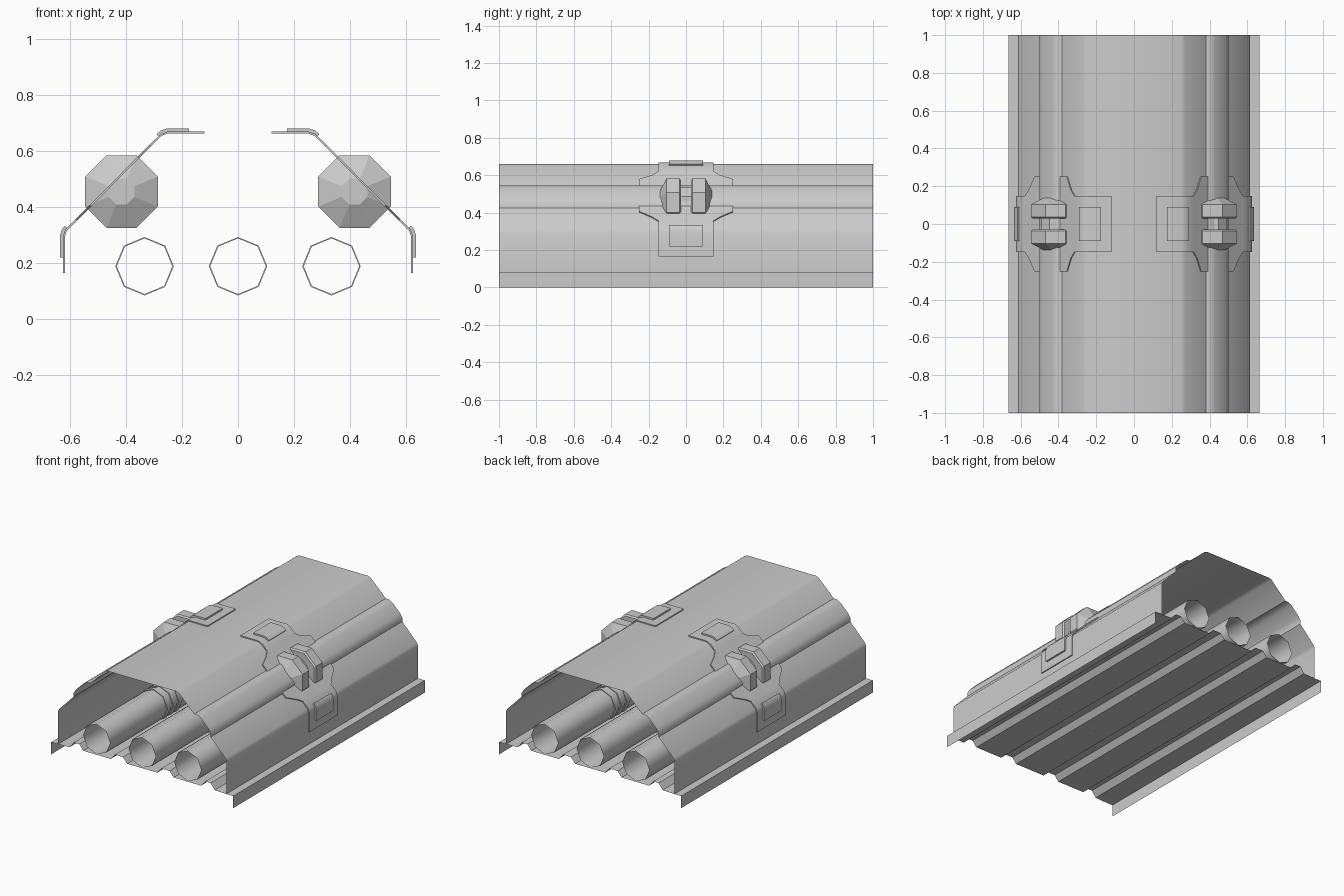
import bpy, bmesh, math

if "Cube" in bpy.data.objects:
    bpy.data.objects.remove(bpy.data.objects["Cube"])


def make(name, verts, faces, smooth=None):
    me = bpy.data.meshes.new(name)
    me.from_pydata(verts, [], faces)
    bm = bmesh.new()
    bm.from_mesh(me)
    bmesh.ops.recalc_face_normals(bm, faces=bm.faces)
    bm.to_mesh(me)
    bm.free()
    ob = bpy.data.objects.new(name, me)
    bpy.context.collection.objects.link(ob)
    if smooth:
        for p in me.polygons:
            p.use_smooth = True
        me.set_sharp_from_angle(angle=math.radians(smooth))
    return ob


def sheet(name, half, smooth=None):
    """Extrude a left-right symmetric (x, z) profile along the full length."""
    prof = [(-x, z) for x, z in reversed(half)] + half
    n = len(prof)
    verts = [(x, y, z) for y in (-1, 1) for x, z in prof]
    return make(name, verts, [(i, i + 1, n + i + 1, n + i) for i in range(n - 1)], smooth)


def lathe(name, cx, cz, prof, turn=0, capped=False, smooth=None):
    """Eight-sided solid around a y axis from (y, radius) points."""
    verts, faces = [], []
    for y, r in prof:
        for k in range(8):
            a = turn + k * math.pi / 4
            verts.append((cx + r * math.cos(a), y, cz + r * math.sin(a)))
    for i in range(len(prof) - 1):
        for k in range(8):
            j = (k + 1) % 8
            faces.append((i * 8 + k, i * 8 + j, i * 8 + 8 + j, i * 8 + 8 + k))
    if capped:
        faces += [tuple(range(8)), tuple(range(len(verts) - 8, len(verts)))]
    return make(name, verts, faces, smooth)


def plate(name, side, stations, thick):
    """Bent plate from (x, z, half width) stations, thickened outward."""
    verts, n = [], len(stations)
    for layer in (0, thick):
        for i, (x, z, w) in enumerate(stations):
            a, b = stations[max(i - 1, 0)], stations[min(i + 1, n - 1)]
            dx, dz = b[0] - a[0], b[1] - a[1]
            d = math.hypot(dx, dz)
            px, pz = x - dz / d * layer, z + dx / d * layer
            verts += [(side * px, -w, pz), (side * px, w, pz)]
    faces, o = [], 2 * n
    for i in range(0, 2 * n - 2, 2):
        faces += [(i, i + 1, i + 3, i + 2), (o + i, o + i + 2, o + i + 3, o + i + 1),
                  (i, i + 2, o + i + 2, o + i), (i + 1, o + i + 1, o + i + 3, i + 3)]
    faces += [(0, o, o + 1, 1), (o - 2, o - 1, 2 * o - 1, 2 * o - 2)]
    return make(name, verts, faces, 40)


# Outer cover with low pressed ridges and foot flanges
sheet("cover", [(0.25, 0.66), (0.27, 0.652), (0.38, 0.545), (0.405, 0.545),
                (0.43, 0.53), (0.485, 0.475), (0.50, 0.45), (0.50, 0.425),
                (0.608, 0.313), (0.615, 0.295), (0.615, 0.08),
                (0.665, 0.08), (0.665, 0)], 40)

# Ribbed floor: pipes rest on the flats, ribs rise between them
sheet("floor", [(0.11, 0.086), (0.14, 0.122), (0.20, 0.122), (0.23, 0.086),
                (0.43, 0.086), (0.46, 0.122), (0.50, 0.122), (0.53, 0.083), (0.615, 0.08)])

# Three open pipes with raised collars
for i, x in enumerate((-0.333, 0, 0.333)):
    prof = [(-1, 0.099)]
    for c in (-0.39, -0.33, -0.27, 0.27, 0.33, 0.39):
        prof += [(c - 0.018, 0.099), (c - 0.018, 0.104), (c + 0.018, 0.104), (c + 0.018, 0.099)]
    lathe(f"pipe_{i + 1}", x, 0.189, prof + [(1, 0.099)], smooth=50)

# Clamp bracket, pads and split knob on each side
bracket = [(0.12, 0.662, 0.147), (0.25, 0.662, 0.147), (0.272, 0.654, 0.147),
           (0.31, 0.617, 0.147), (0.33, 0.597, 0.18), (0.352, 0.575, 0.252),
           (0.38, 0.547, 0.252), (0.500, 0.425, 0.252), (0.522, 0.403, 0.252),
           (0.553, 0.372, 0.18), (0.573, 0.352, 0.147), (0.610, 0.315, 0.147),
           (0.617, 0.295, 0.147), (0.617, 0.165, 0.147)]
half = [(0.028, 0.085), (0.028, 0.13), (0.036, 0.14), (0.103, 0.14), (0.147, 0.05)]
for side, tag in ((-1, "left"), (1, "right")):
    plate(f"bracket_{tag}", side, bracket, 0.007)
    plate(f"top_pad_{tag}", side, [(0.175, 0.667, 0.09), (0.252, 0.667, 0.09),
                                   (0.267, 0.662, 0.09), (0.282, 0.65, 0.09)], 0.013)
    plate(f"side_pad_{tag}", side, [(0.607, 0.325, 0.09), (0.617, 0.312, 0.09),
                                    (0.622, 0.297, 0.09), (0.622, 0.22, 0.09)], 0.013)
    lathe(f"knob_{tag}", side * 0.415, 0.455,
          [(-y, r) for y, r in reversed(half)] + half, math.pi / 8, True)
